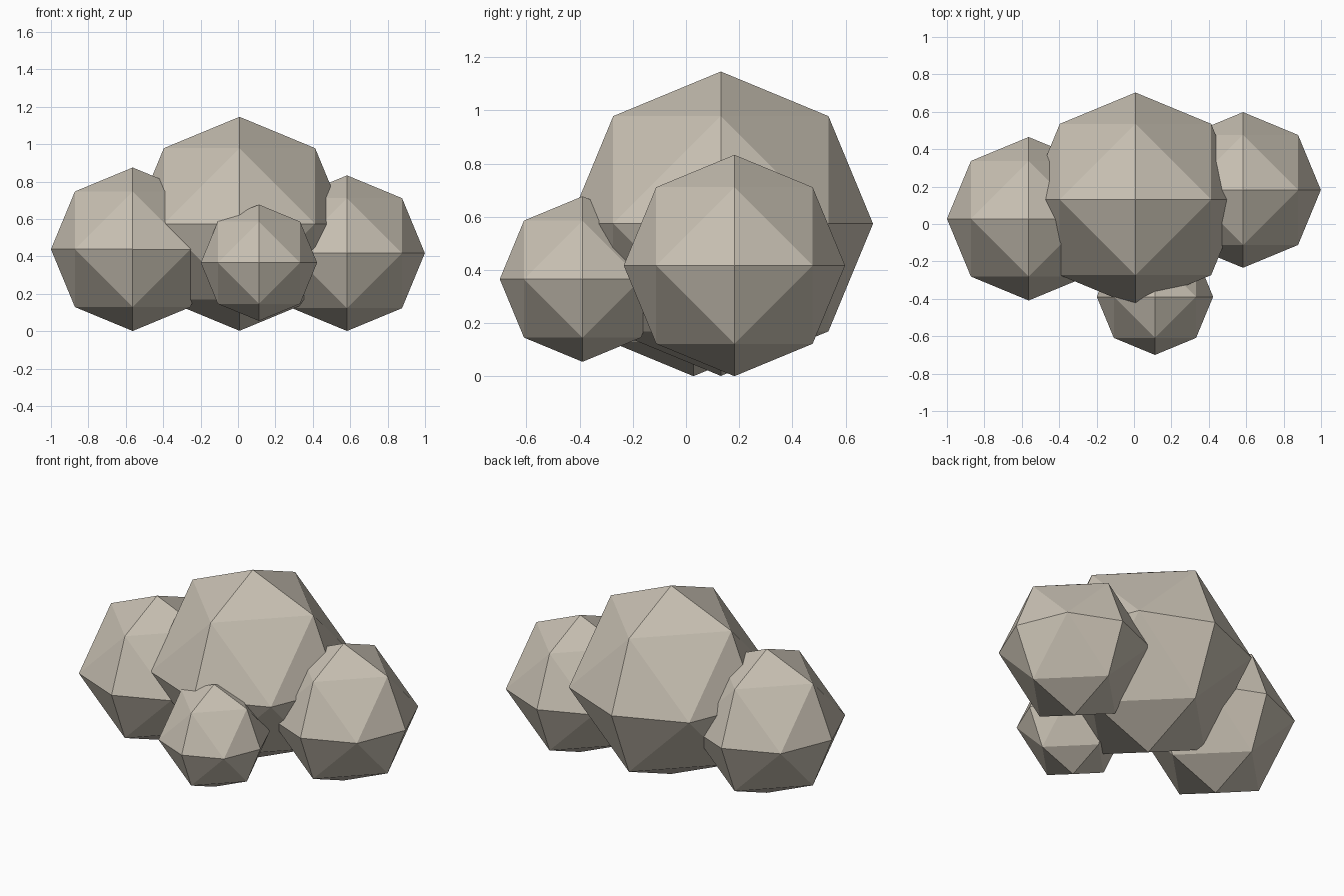
import bpy
import bmesh
from itertools import product
from mathutils import Vector

if "Cube" in bpy.data.objects:
    bpy.data.objects.remove(bpy.data.objects["Cube"])

# One stone colour for the whole cluster
stone = bpy.data.materials.new("warm_grey_stone")
stone.diffuse_color = (0.58, 0.53, 0.45, 1.0)
stone.use_nodes = True
stone.node_tree.nodes["Principled BSDF"].inputs["Base Color"].default_value = stone.diffuse_color


def boulder(name, centre, radius):
    """Faceted 32-sided ball: hull of the axis tips and the 45 degree points."""
    bm = bmesh.new()
    for d in product((-1, 0, 1), repeat=3):
        if 1 <= sum(map(abs, d)) <= 2:
            bm.verts.new(Vector(d).normalized() * radius)
    bmesh.ops.convex_hull(bm, input=bm.verts[:])
    bmesh.ops.recalc_face_normals(bm, faces=bm.faces[:])
    mesh = bpy.data.meshes.new(name)
    bm.to_mesh(mesh)
    bm.free()
    mesh.materials.append(stone)
    obj = bpy.data.objects.new(name, mesh)
    obj.location = centre
    bpy.context.collection.objects.link(obj)
    return obj


# Cluster of overlapping boulders
boulder("main_boulder", (0.008, 0.131, 0.574), 0.572)
boulder("left_boulder", (-0.563, 0.028, 0.438), 0.437)
boulder("right_boulder", (0.583, 0.182, 0.417), 0.416)
boulder("front_boulder", (0.112, -0.389, 0.366), 0.311)
